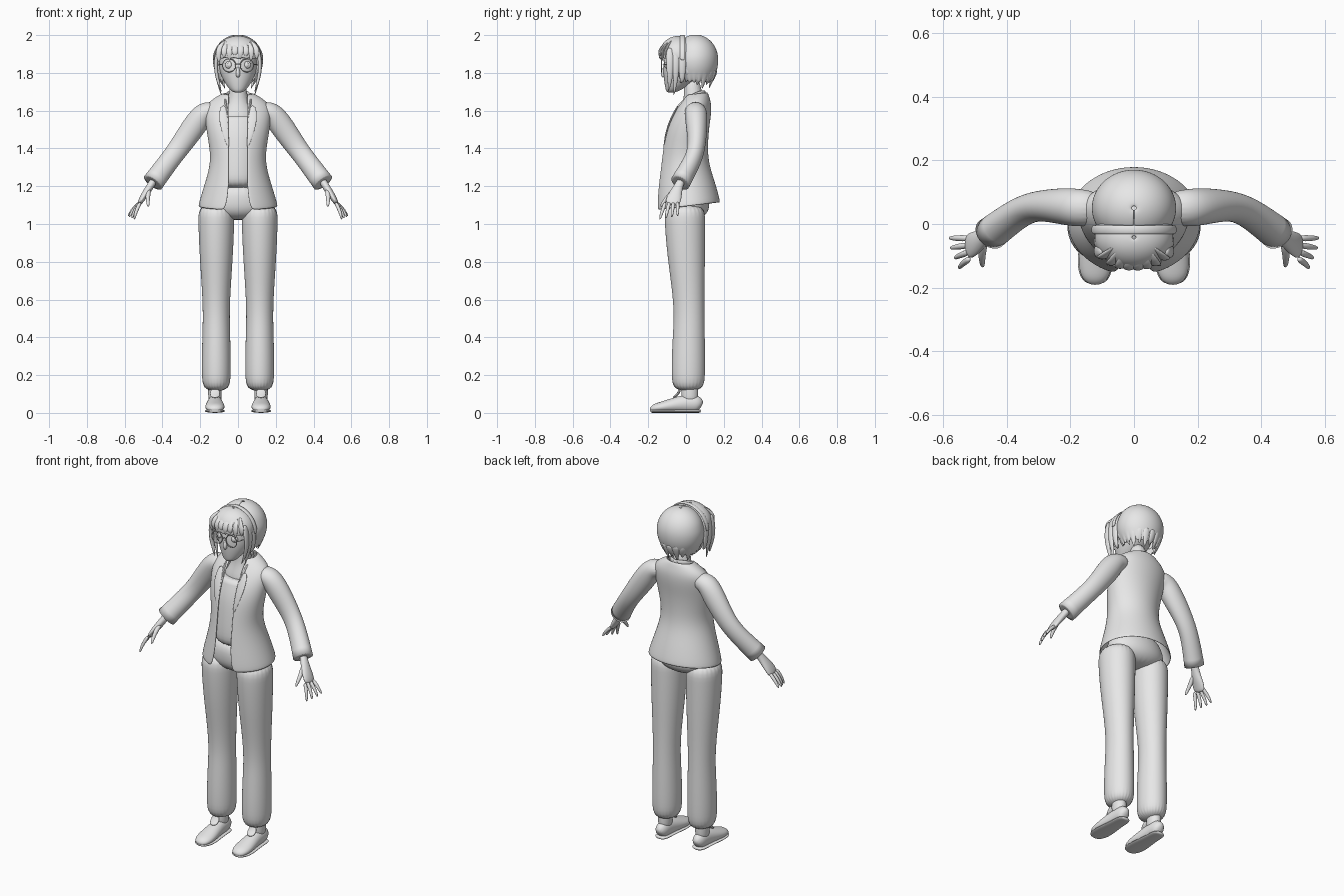
import bpy, bmesh, math
from math import sin, cos, pi, tau
from mathutils import Vector

default_cube = bpy.data.objects.get("Cube")
if default_cube:
    bpy.data.objects.remove(default_cube, do_unlink=True)

grey = bpy.data.materials.new("soft_grey")
grey.use_nodes = True
grey.diffuse_color = (.8, .8, .8, 1)
grey.node_tree.nodes["Principled BSDF"].inputs["Base Color"].default_value = grey.diffuse_color


def skin(name, rings, closed=True, caps=True, mirror=False, thickness=0, crisp_end=False):
    """Bridge rings of points into one smooth surface."""
    bm = bmesh.new()
    crease = bm.edges.layers.float.new("crease_edge")
    loops = [[bm.verts.new(point) for point in ring] for ring in rings]
    count = len(loops[0])
    for low, high in zip(loops, loops[1:]):
        for i in range(count if closed else count - 1):
            j = (i + 1) % count
            bm.faces.new((low[i], low[j], high[j], high[i]))
    if closed and caps:
        bm.faces.new(loops[0])
        end = bm.faces.new(loops[-1])
        for edge in end.edges:
            edge[crease] = float(crisp_end)
    bmesh.ops.recalc_face_normals(bm, faces=bm.faces)
    mesh = bpy.data.meshes.new(name)
    bm.to_mesh(mesh)
    bm.free()
    mesh.shade_smooth()
    mesh.materials.append(grey)
    part = bpy.data.objects.new(name, mesh)
    bpy.context.collection.objects.link(part)
    if mirror:
        part.modifiers.new("Mirror", 'MIRROR').use_mirror_merge = False
    if thickness:
        solid = part.modifiers.new("Thickness", 'SOLIDIFY')
        solid.thickness, solid.offset = thickness, 0
    smooth = part.modifiers.new("Smooth", 'SUBSURF')
    smooth.levels = smooth.render_levels = 2


def stack(name, rows, centre_x=0, sides=24, opening=None, tilt=0, ragged=0, **options):
    """Level ellipses; each row is centre y, z, half width, half depth.
    The opening rule gives the share of the half width left open in front."""
    rings = []
    for centre_y, z, half_width, half_depth in rows:
        start = math.asin(opening(z, half_width)) if opening else 0
        ring = []
        for i in range(sides):
            angle = start + (tau - 2 * start) * i / (sides - 1 if opening else sides)
            y = -half_depth * cos(angle)
            ring.append(Vector((centre_x + half_width * sin(angle), centre_y + y, z + tilt * y)))
        rings.append(ring)
    for point in rings[-1][::2]:
        point.z -= ragged
    skin(name, rings, closed=opening is None, **options)


def tube(name, rows, across=(0, 1, 0), sides=12, **options):
    """Ellipses along a path; each row is x, y, z, half width and, if it differs,
    the half width along the across direction."""
    points = [Vector(row[:3]) for row in rows]
    rings = []
    for i, row in enumerate(rows):
        along = (points[min(i + 1, len(rows) - 1)] - points[max(i - 1, 0)]).normalized()
        side = along.cross(Vector(across)).normalized() * row[3]
        other = side.normalized().cross(along) * row[-1]
        angles = [tau * k / sides for k in range(sides)]
        rings.append([points[i] + side * cos(t) + other * sin(t) for t in angles])
    skin(name, rings, **options)


def finish_primitive(name, scale=(1, 1, 1)):
    part = bpy.context.object
    part.name, part.scale = name, scale
    part.data.materials.append(grey)
    part.data.shade_smooth()


def ball(name, centre, size):
    bpy.ops.mesh.primitive_uv_sphere_add(segments=20, ring_count=12, radius=1, location=centre)
    finish_primitive(name, size)


UP = Vector((0, 0, 1))

# Trousers: pinched at the knee, widening to the hip
leg_rows = []
steps = 10
for i in range(steps + 1):
    z = .11 + i / steps
    knee = math.exp(-((z - .58) / .2) ** 2)
    hip = max(0, min(1, 2 * z - 1))
    turn_up = .006 if i == 0 else 0
    leg_rows.append((.012 - .018 * hip + .006 * knee, z, .078 + .018 * hip - .008 * knee - turn_up,
                     .09 + .018 * hip - .01 * knee - turn_up))
    leg_rows[-1] += ()
stack("trouser_leg", leg_rows, centre_x=.115, mirror=True)
stack("trouser_hips", [(.01, 1.02, .08, .06), (.01, 1.06, .17, .11), (.01, 1.12, .18, .12),
                       (0, 1.22, .13, .1)])

# Shoes with thin soles
shoe = [(.08, .02, .03), (.06, .04, .05), (0, .04, .05), (-.07, .05, .04),
        (-.13, .055, .03), (-.17, .045, .024), (-.19, .02, .012)]
tube("shoe", [(.122, y, height, width, height) for y, width, height in shoe],
     across=UP, mirror=True)
tube("shoe_sole", [(.122, y, .01, width + .004, .01) for y, width, height in shoe],
     across=UP, mirror=True)
stack("ankle", [(.02, z, .036, .045) for z in (.05, .1, .2)], centre_x=.122, mirror=True)
tube("shoe_tongue", [(.122, -.07, .08, .02, .006), (.122, -.04, .1, .03, .008),
                     (.122, -.03, .13, .02, .006)], across=UP, mirror=True)

# Shirt, chest and neck
stack("shirt", [(0, 1.18, .13, .125), (-.01, 1.26, .13, .12), (-.01, 1.36, .125, .11),
                (0, 1.48, .14, .105), (.02, 1.57, .13, .09)], crisp_end=True)
stack("neck", [(.03, 1.52, .12, .08), (.04, 1.6, .09, .07), (.04, 1.66, .046, .048),
               (.03, 1.78, .044, .045)])

# Jacket, open down the front and parting more at the hem
stack("jacket", [(.01, 1.09, .21, .17), (0, 1.2, .175, .15), (-.01, 1.29, .148, .13),
                 (-.01, 1.37, .14, .12), (0, 1.48, .16, .115), (.02, 1.56, .17, .108),
                 (.04, 1.62, .17, .09), (.05, 1.66, .13, .07), (.055, 1.69, .075, .055)],
      sides=32, tilt=.12, thickness=.01,
      opening=lambda z, half_width: (.048 + max(0, 1.19 - z) / 6) / half_width)
tube("jacket_collar", [(-.02, .105, 1.69, .007, .02), (.05, .085, 1.69, .007, .02),
                       (.07, .03, 1.67, .007, .018), (.065, -.035, 1.63, .007, .014),
                       (.055, -.07, 1.57, .005)], across=UP, mirror=True)
tube("lapel", [(.05, -.118, 1.4, .003), (.066, -.108, 1.48, .018, .004),
               (.08, -.08, 1.56, .025, .005), (.078, -.04, 1.63, .016, .005)], mirror=True)

# Sleeves
tube("sleeve", [(.1, .05, 1.6, .045, .05), (.17, .05, 1.6, .056, .06), (.21, .055, 1.55, .068, .06),
                (.3, .06, 1.42, .057, .047), (.36, .04, 1.34, .053, .047),
                (.45, -.03, 1.22, .058, .053)], sides=20, mirror=True, crisp_end=True)

# Hands
tube("palm", [(.44, -.02, 1.24, .022), (.465, -.04, 1.2, .02, .024), (.49, -.055, 1.16, .02, .036),
              (.51, -.066, 1.13, .016, .042), (.526, -.075, 1.1, .011, .038)], mirror=True)
for k, finger in enumerate(("index", "middle", "ring", "little")):
    root = Vector((.515, -.108 + .021 * k, 1.118))
    tip = Vector((.55 + .014 * k - .01 * (k == 3), -.14 + .032 * k, 1.022 + .006 * k))
    bend = root.lerp(tip, .55) + Vector((.006, 0, .004))
    tube(finger + "_finger", [(*root, .012), (*bend, .01), (*tip, .006)], sides=8, mirror=True)
tube("thumb", [(.47, -.055, 1.185, .014), (.478, -.09, 1.15, .014), (.477, -.12, 1.115, .01),
               (.475, -.135, 1.09, .006)], sides=8, mirror=True)

# Head and face
stack("head", [(-.08, 1.695, .02, .02), (-.065, 1.71, .046, .044), (-.02, 1.78, .092, .1),
               (0, 1.84, .103, .122), (.01, 1.92, .1, .12), (.02, 1.97, .04, .05)])
tube("nose", [(0, -.114, 1.835, .007), (0, -.127, 1.79, .013), (0, -.115, 1.777, .008)])
tube("lips", [(-.024, -.1, 1.752, .002), (0, -.11, 1.752, .006), (.024, -.1, 1.752, .002)],
     across=UP)
for side, label in ((1, "left_"), (-1, "right_")):
    ball(label + "eye", (side * .045, -.1, 1.842), (.024, .013, .02))
    ball(label + "iris", (side * .045, -.11, 1.842), (.011, .006, .013))
    ball(label + "ear", (side * .103, .01, 1.82), (.012, .02, .03))
    bpy.ops.mesh.primitive_torus_add(
        major_radius=.035, minor_radius=.0025, major_segments=32, minor_segments=8,
        location=(side * .047, -.13, 1.84), rotation=(pi / 2, 0, 0))
    finish_primitive(label + "glasses_rim")
thin = .0025
tube("glasses_bridge", [(-.013, -.13, 1.845, thin), (0, -.132, 1.85, thin),
                        (.013, -.13, 1.845, thin)], across=UP, sides=8)
tube("glasses_arm", [(.08, -.13, 1.845, thin), (.1, -.08, 1.845, thin), (.108, .02, 1.84, thin)],
     across=UP, sides=8, mirror=True)
tube("eyebrow", [(.022, -.12, 1.885, thin), (.048, -.112, 1.89, thin), (.074, -.093, 1.885, thin)],
     across=UP, sides=8, mirror=True)

# Bobbed hair: a deep round cap behind, a shallow one in front, and a band between
back_rows, front_rows = [], []
for i in range(10):
    polar = .04 + .275 * i
    swell = sin(polar) ** (1 if polar < pi / 2 else .6)
    back_rows.append((.05, 1.872 + .126 * cos(polar), .128 * swell, .116 * swell))
    polar = .04 + .18 * i
    front_rows.append((-.042, 1.892 + .1 * cos(polar), .12 * sin(polar), .098 * sin(polar)))
stack("hair_back", back_rows, sides=32, ragged=.035, thickness=.012,
      opening=lambda z, half_width: max(0, min(.8, 12 * (1.95 - z))))
stack("hair_front", front_rows, sides=32, ragged=.012, caps=False, thickness=.008)
tube("hair_band", [(.13 * cos(t), -.018, 1.866 + .131 * sin(t), .005, .014)
                   for t in (pi * i / 16 for i in range(17))])

# Fringe locks sweeping away from the parting
for i in range(8):
    x = -.1 + .028 * i
    end = 1.885 - abs(x) / 4 + (.01 if i % 2 else -.01)
    bow = math.sqrt(1 - (x / .125) ** 2)
    tube("fringe_lock", [(x * .55, -.05 - .03 * bow, 1.972, .012, .006),
                         (x * .95, -.05 - .086 * bow, 1.935, .021, .009),
                         (x * 1.04, -.05 - .092 * bow, 1.9, .017, .008),
                         (x, -.045 - .09 * bow, end, .003)])

# Long locks framing the face
for y, tip in ((-.085, 1.7), (-.055, 1.68), (-.02, 1.75)):
    tube("side_lock", [(.1, y, 1.935, .012, .02), (.118, y, 1.87, .011, .022),
                       (.116, y, 1.8, .01, .018), (.104, y, 1.75, .008, .011),
                       (.088, y - .01, tip, .002)], mirror=True)

# Ragged locks at the nape
locks = 9
for i in range(locks):
    turn = pi * (i + .5) / locks
    outward = Vector((cos(turn), sin(turn), 0))
    end = 1.715 if i % 2 else 1.735
    rows = []
    for reach, z, width in ((.115, 1.82, .022), (.1, 1.77, .018), (.08, end, .003)):
        spot = outward * reach + Vector((0, .045, z))
        rows.append((*spot, width, width / 2))
    tube("nape_lock", rows, across=outward)
